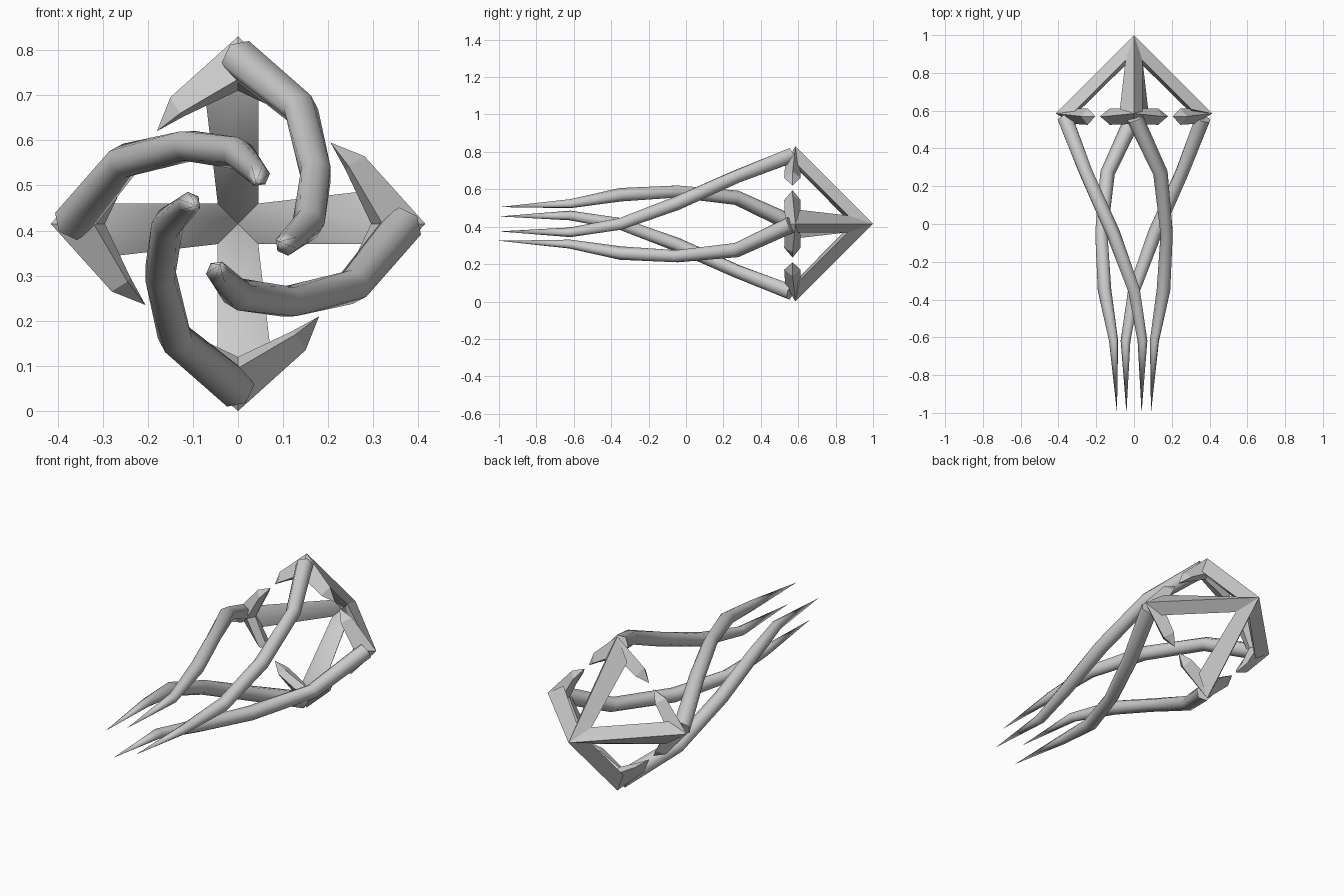
import bpy, bmesh, math
from mathutils import Vector, Matrix

cube = bpy.data.objects.get("Cube")
if cube:
    bpy.data.objects.remove(cube)

AXIS_HEIGHT = 0.415   # height of the central axis, which runs along y
SIDES = 6

grey = bpy.data.materials.new("light_grey")
grey.use_nodes = True
grey.diffuse_color = (0.6, 0.6, 0.6, 1)
grey.node_tree.nodes["Principled BSDF"].inputs["Base Color"].default_value = (0.6, 0.6, 0.6, 1)


def loft(name, rings, tip=None):
    """Skin a list of equal rings, optionally closing on a point."""
    bm = bmesh.new()
    loops = [[bm.verts.new(p) for p in ring] for ring in rings]
    n = len(loops[0])
    for a, b in zip(loops, loops[1:]):
        for i in range(n):
            j = (i + 1) % n
            bm.faces.new((a[i], a[j], b[j], b[i]))
    bm.faces.new(loops[0])
    if tip:
        point = bm.verts.new(tip)
        for i in range(n):
            bm.faces.new((loops[-1][i], loops[-1][(i + 1) % n], point))
    else:
        bm.faces.new(loops[-1])
    bmesh.ops.recalc_face_normals(bm, faces=bm.faces)
    mesh = bpy.data.meshes.new(name)
    bm.to_mesh(mesh)
    bm.free()
    mesh.materials.append(grey)
    return mesh


def tube_ring(center, normal, outward, radius):
    """Regular ring around center whose first vertex points outward."""
    normal = normal.normalized()
    u = (outward - normal * outward.dot(normal)).normalized()
    v = normal.cross(u)
    return [center + (u * math.cos(t) + v * math.sin(t)) * radius
            for t in (2 * math.pi * k / SIDES for k in range(SIDES))]


def spike(name, side):
    """Faceted spike running from the corner towards side (-1 or 1)."""
    return loft(name, [
        [corner, (0, 0.53, 0.32), (0, 0.57, 0.295), (0, 0.61, 0.32)],
        [(side * 0.15, 0.57, 0.28), (side * 0.128, 0.525, 0.245),
         (side * 0.12, 0.57, 0.238), (side * 0.128, 0.612, 0.245)],
    ], (side * 0.18, 0.57, 0.205))


# Everything below describes the upper arm, relative to the central axis
corner = Vector((0, 0.585, 0.415))

# Tentacle: starts inside the corner and swirls forward to a sharp tip
path = [Vector(p) for p in ((0.005, 0.56, 0.365), (0.14, 0.27, 0.253), (0.173, -0.05, 0.11),
                            (0.156, -0.35, 0.0), (0.108, -0.62, -0.045), (0.09, -1.0, -0.04))]
radii = (0.045, 0.039, 0.037, 0.036, 0.026)
rings = [tube_ring(path[0], path[1] - path[0], Vector((0.3, 0, 0.8)), radii[0])]
for k in range(1, 5):
    direction = (path[k + 1] - path[k]).normalized() + (path[k] - path[k - 1]).normalized()
    outward = Vector((path[k].x, 0, path[k].z))
    rings.append(tube_ring(path[k], direction, outward, radii[k]))
tentacle = loft("tentacle", rings, path[5])

# Ridged beam from the rear apex to the corner, with a shallow inner ridge
beam = loft("frame_beam", [
    [(0, 1, 0), (-0.045, 0.867, 0.045), (0, 0.885, 0), (0.045, 0.867, 0.045)],
    [corner, (-0.075, 0.607, 0.305), (0, 0.59, 0.3), (0.045, 0.597, 0.315)],
])

# Repeat the parts around the axis
parts = ((tentacle, True), (beam, True),
         (spike("spike_a", -1), False), (spike("spike_b", 1), False))
for side, turn in (("top", 0), ("left", 1), ("bottom", 2), ("right", 3)):
    for mesh, smooth in parts:
        ob = bpy.data.objects.new(side + "_" + mesh.name, mesh.copy())
        bpy.context.collection.objects.link(ob)
        ob.data.transform(Matrix.Rotation(turn * math.pi / 2, 4, 'Y'))
        ob.location.z = AXIS_HEIGHT
        if smooth:
            bpy.ops.object.select_all(action='DESELECT')
            ob.select_set(True)
            bpy.context.view_layer.objects.active = ob
            bpy.ops.object.shade_smooth_by_angle(angle=math.radians(63))
